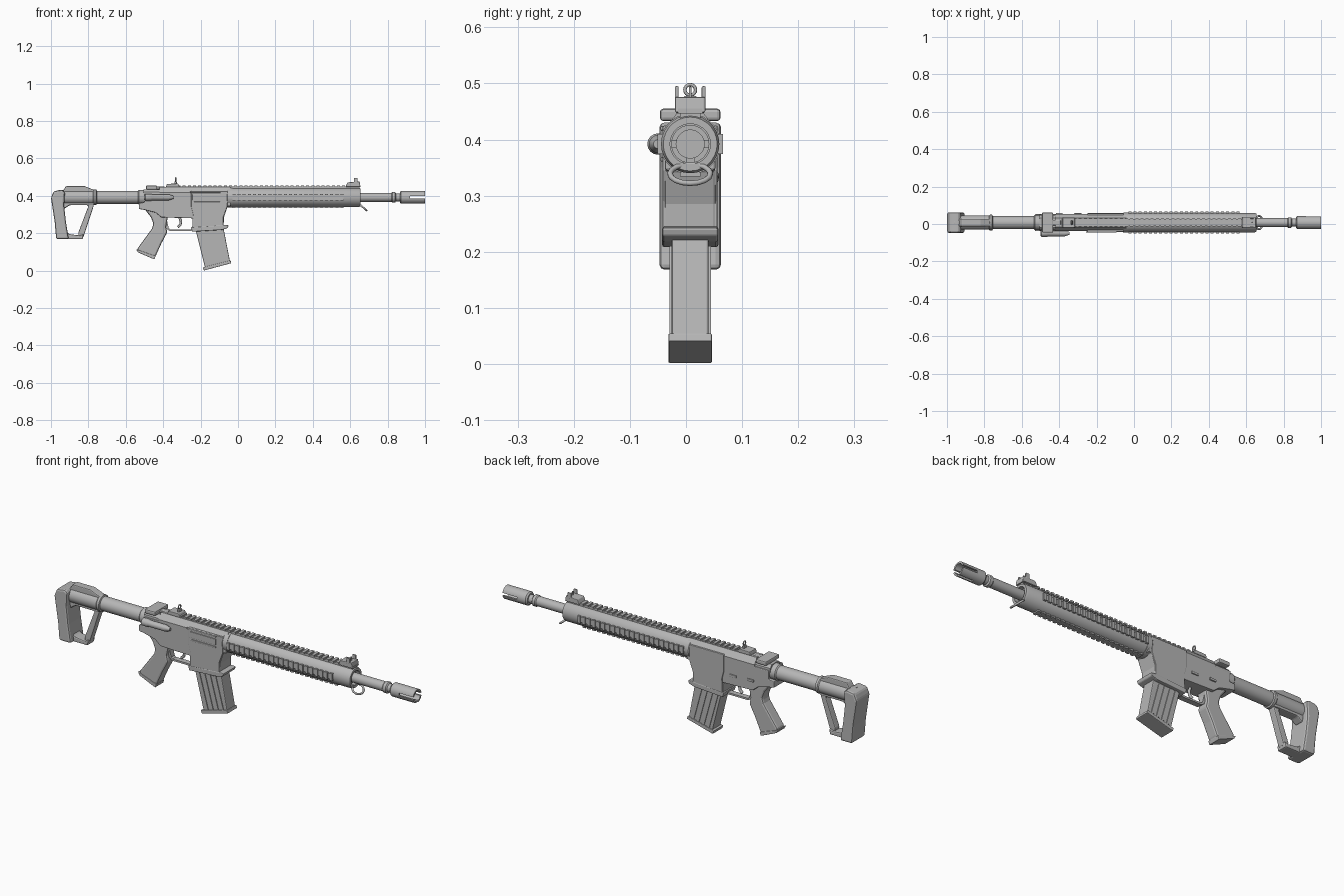
import bpy, bmesh, math
from mathutils import Vector, Matrix

if "Cube" in bpy.data.objects:
    bpy.data.objects.remove(bpy.data.objects["Cube"])

CY, CZ = 0.0075, 0.392   # centre plane and bore height
grey = bpy.data.materials.new("gunmetal_grey")
grey.diffuse_color = (0.47, 0.47, 0.47, 1)
grey.use_nodes = True
grey.node_tree.nodes["Principled BSDF"].inputs["Base Color"].default_value = grey.diffuse_color


def finish(name, bm, bevel=0.0, smooth=False):
    bmesh.ops.recalc_face_normals(bm, faces=bm.faces[:])
    me = bpy.data.meshes.new(name)
    bm.to_mesh(me)
    bm.free()
    ob = bpy.data.objects.new(name, me)
    bpy.context.collection.objects.link(ob)
    me.materials.append(grey)
    if bevel:
        m = ob.modifiers.new("edge", 'BEVEL')
        m.width, m.segments, m.limit_method = bevel, 2, 'ANGLE'
    if smooth:
        bpy.ops.object.select_all(action='DESELECT')
        ob.select_set(True)
        bpy.context.view_layer.objects.active = ob
        bpy.ops.object.shade_smooth_by_angle(angle=math.radians(35))
    return ob


def prism(name, pts, half, bevel=0.0, y=CY):
    """Side profile (x, z) extruded across the width."""
    bm = bmesh.new()
    f = bm.faces.new([bm.verts.new((x, y - half, z)) for x, z in pts])
    new = bmesh.ops.extrude_face_region(bm, geom=[f])["geom"]
    bmesh.ops.translate(bm, vec=(0, 2 * half, 0),
                        verts=[v for v in new if isinstance(v, bmesh.types.BMVert)])
    return finish(name, bm, bevel)


def section(name, pts, x0, x1, bevel=0.0):
    """Cross-section (y, z) extruded along the length."""
    bm = bmesh.new()
    f = bm.faces.new([bm.verts.new((x0, CY + y, z)) for y, z in pts])
    new = bmesh.ops.extrude_face_region(bm, geom=[f])["geom"]
    bmesh.ops.translate(bm, vec=(x1 - x0, 0, 0),
                        verts=[v for v in new if isinstance(v, bmesh.types.BMVert)])
    return finish(name, bm, bevel)


def boxes(name, items, bevel=0.0):
    """Boxes given as centre offset (x, y from centre plane, z) and full size."""
    bm = bmesh.new()
    for (x, y, z), size in items:
        mat = Matrix.Translation((x, CY + y, z)) @ Matrix.Diagonal((*size, 1))
        bmesh.ops.create_cube(bm, size=1, matrix=mat)
    return finish(name, bm, bevel)


def lathe(name, prof, y=CY, z=CZ, n=28):
    """Profile (x, radius) turned around the long axis."""
    bm = bmesh.new()
    vs = [bm.verts.new((x, y, z + r)) for x, r in prof]
    es = [bm.edges.new(p) for p in zip(vs, vs[1:])]
    bmesh.ops.spin(bm, geom=vs + es, cent=(0, y, z), axis=(1, 0, 0),
                   angle=2 * math.pi, steps=n)
    bmesh.ops.remove_doubles(bm, verts=bm.verts[:], dist=1e-5)
    return finish(name, bm, smooth=True)


def wire(name, pts, r, cyclic=False):
    """Round bar along a path."""
    cu = bpy.data.curves.new(name, 'CURVE')
    cu.dimensions, cu.bevel_depth, cu.bevel_resolution = '3D', r, 2
    cu.use_fill_caps = True
    sp = cu.splines.new('POLY')
    sp.points.add(len(pts) - 1)
    for p, c in zip(sp.points, pts):
        p.co = (*c, 1)
    sp.use_cyclic_u = cyclic
    cu.materials.append(grey)
    ob = bpy.data.objects.new(name, cu)
    bpy.context.collection.objects.link(ob)


# Barrel and slotted muzzle
lathe("barrel", [(0.60, 0), (0.60, .024), (.82, .024), (.825, .028), (.84, .028),
                 (.845, .021), (.87, .021), (.87, 0)])
muzzle = lathe("muzzle", [(.865, 0), (.865, .028), (.872, .034), (1.0, .034),
                          (1.0, .025), (.89, .025), (.89, 0)])
cutter = boxes("muzzle_slot_cutter", [((.965, 0, CZ), (.09, .1, .013)),
                                      ((.965, 0, CZ - .04), (.09, .013, .06))])
cutter.hide_render = True
cutter.display_type = 'WIRE'
cut = muzzle.modifiers.new("slots", 'BOOLEAN')
cut.operation, cut.object = 'DIFFERENCE', cutter

# Handguard tube with its rear collar
lathe("handguard", [(-.035, 0), (-.035, .052), (.645, .052), (.655, .048), (.655, .036),
                    (.63, .036), (.63, 0)])
lathe("handguard_collar", [(-.06, 0), (-.06, .05), (-.055, .054), (-.03, .054), (-.03, 0)])

# Toothed rails: top, both sides and bottom
n = 38
boxes("top_rail", [((.135, 0, .441), (1.03, .036, .016))] +
      [((-.37 + .0275 * i, 0, .451), (.016, .044, .009)) for i in range(n)])
for name, s in (("near_side_rail", -1), ("far_side_rail", 1)):
    boxes(name, [((.26, s * .05, CZ), (.58, .008, .026))] +
          [((-.022 + .0275 * i, s * .054, CZ), (.016, .009, .036)) for i in range(22)])
boxes("bottom_rail", [((.26, 0, .341), (.58, .026, .008))] +
      [((-.022 + .0275 * i, 0, .338), (.016, .036, .008)) for i in range(22)])

# Receiver
prism("lower_receiver", [(-.50, .41), (-.04, .41), (-.04, .345), (-.055, .345), (-.075, .285),
                         (-.077, .237), (-.245, .225), (-.243, .28), (-.41, .285),
                         (-.44, .31), (-.50, .325), (-.53, .33), (-.53, .362), (-.50, .365)],
      .045, .004)
section("upper_receiver", [(-.045, .40), (.045, .40), (.045, .418), (.024, .447),
                           (-.024, .447), (-.045, .418)], -.42, -.04)
section("receiver_rear", [(-.042, .40), (.042, .40), (.04, .42), (.025, .435),
                          (-.025, .435), (-.04, .42)], -.505, -.41)
prism("magazine_well_panel", [(-.25, .425), (-.055, .425), (-.057, .345), (-.078, .29),
                              (-.078, .24), (-.242, .23), (-.24, .30), (-.25, .34)],
      .049, .003)
prism("magazine_well_lip", [(-.252, .232), (-.074, .245), (-.05, .243), (-.055, .228),
                            (-.085, .218), (-.245, .208)], .05, .004)
boxes("ejection_port_ridges", [((-.175, -.05, .42), (.165, .007, .008)),
                               ((-.165, -.05, .365), (.14, .006, .008)),
                               ((-.17, -.049, .392), (.15, .006, .03))], .002)
boxes("far_side_controls", [((-.30, .046, .33), (.04, .008, .012)),
                            ((-.40, .046, .335), (.035, .01, .012))], .002)

# Charging handle and bolt-closing plunger
boxes("charging_handle", [((-.462, 0, .444), (.06, .108, .022)),
                          ((-.42, 0, .442), (.06, .03, .016))], .006)
lathe("forward_plunger", [(-.50, 0), (-.50, .014), (-.495, .019), (-.465, .019), (-.46, .016),
                          (-.37, .016), (-.345, .008), (-.345, 0)], y=-.05, z=.392, n=16)

# Trigger and guard
wire("trigger", [(-.315, CY, .29), (-.305, CY, .265), (-.308, CY, .245), (-.322, CY, .232)], .007)
prism("trigger_guard", [(-.395, .285), (-.38, .222), (-.365, .212), (-.25, .212), (-.238, .225),
                        (-.25, .221), (-.362, .221), (-.37, .228), (-.384, .285)], .014)

# Pistol grip
prism("pistol_grip", [(-.50, .33), (-.465, .285), (-.452, .25), (-.46, .225), (-.54, .115),
                      (-.53, .10), (-.45, .065), (-.437, .085), (-.41, .145), (-.378, .205),
                      (-.385, .235), (-.375, .29), (-.44, .325)], .03, .009)
prism("grip_base", [(-.545, .115), (-.535, .098), (-.447, .06), (-.44, .078)], .033, .003)

# Magazine, its long ribs and floor plate
prism("magazine", [(-.232, .24), (-.08, .24), (-.042, .045), (-.175, .012)], .033, .004)
for s in (-1, 1):
    for i in range(4):
        t = .17 + .22 * i
        xt, xb, zb = -.228 + .14 * t, -.176 + .13 * t, .022 + .032 * t
        prism("magazine_rib_%d_%s" % (i, "near" if s < 0 else "far"),
              [(xt - .007, .21), (xt + .007, .21), (xb + .007, zb), (xb - .007, zb)],
              .003, y=CY + s * .034)
prism("magazine_floor_plate", [(-.188, .018), (-.04, .055), (-.036, .04), (-.182, .001)],
      .039, .003)

# Buffer tube and stock sleeve
lathe("buffer_tube", [(-.80, 0), (-.80, .035), (-.535, .035), (-.53, .04), (-.50, .04), (-.50, 0)])
lathe("stock_sleeve", [(-.96, 0), (-.96, .038), (-.775, .038), (-.77, .042), (-.758, .042),
                       (-.755, .036), (-.755, 0)])
prism("stock_top_ridge", [(-.94, .42), (-.92, .452), (-.82, .452), (-.765, .43), (-.765, .41),
                          (-.94, .41)], .02, .005)
# Skeleton stock
prism("stock_butt", [(-.985, .425), (-.94, .432), (-.925, .42), (-.93, .35), (-.92, .26),
                     (-.905, .168), (-.972, .168), (-.98, .26), (-1.0, .39)], .055, .01)
prism("stock_lower_bar", [(-.925, .215), (-.90, .195), (-.845, .188), (-.825, .195),
                          (-.83, .168), (-.93, .168)], .028, .006)
prism("stock_strut", [(-.815, .355), (-.77, .37), (-.772, .345), (-.826, .18), (-.85, .18),
                      (-.855, .20), (-.80, .345)], .018, .005)
prism("stock_upper_web", [(-.94, .38), (-.765, .38), (-.77, .35), (-.90, .35), (-.93, .33)],
      .024, .006)

# Flip-up sights
prism("front_sight_base", [(.575, .448), (.585, .472), (.65, .476), (.655, .448)], .027, .003)
boxes("front_sight_ears", [((.63, s * .024, .481), (.02, .007, .028)) for s in (-1, 1)] +
      [((.63, 0, .482), (.006, .005, .025))], .002)
prism("rear_sight_base", [(-.385, .447), (-.38, .464), (-.32, .466), (-.312, .447)], .026, .003)
boxes("rear_sight_post", [((-.333, 0, .471), (.012, .022, .014))], .002)
circle = [(math.cos(a * math.pi / 8), math.sin(a * math.pi / 8)) for a in range(16)]
wire("rear_sight_ring", [(-.333, CY + .0095 * c, .4885 + .0095 * s) for c, s in circle], .003, True)

# Tilted sling loop below the handguard tip
wire("sling_loop", [(.668 - .02 * s, CY + .036 * c, .339 + .017 * s) for c, s in circle], .005, True)
